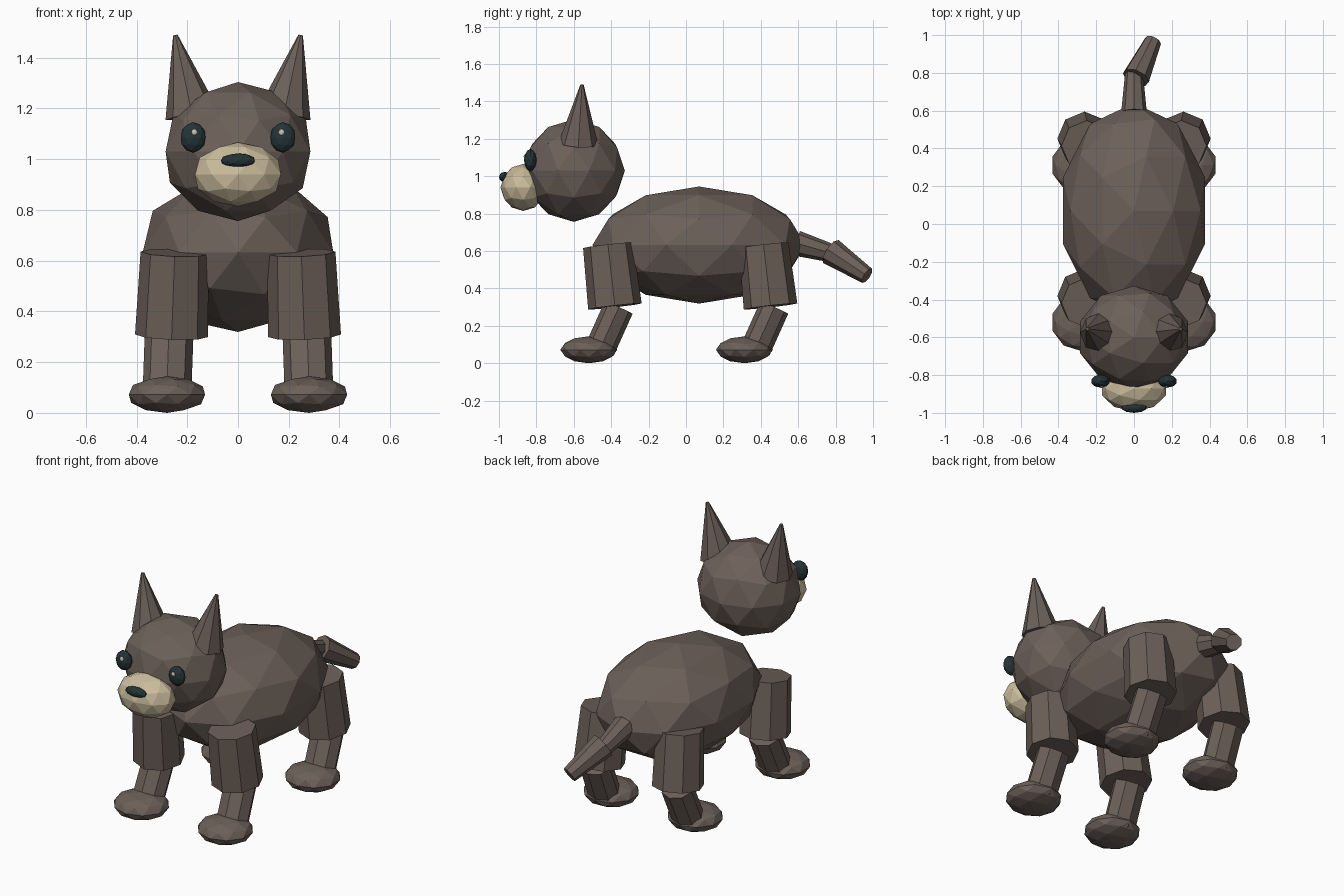
import bpy
from mathutils import Vector, Matrix

if "Cube" in bpy.data.objects:
    bpy.data.objects.remove(bpy.data.objects["Cube"])


def colour(name, rgb):
    m = bpy.data.materials.new(name)
    m.diffuse_color = (*rgb, 1)
    m.use_nodes = True
    m.node_tree.nodes["Principled BSDF"].inputs["Base Color"].default_value = m.diffuse_color
    return m


FUR = colour("brown_fur", (0.150, 0.117, 0.100))
CREAM = colour("cream_muzzle", (0.60, 0.51, 0.34))
DARK = colour("dark_eye", (0.018, 0.034, 0.038))
GLINT = colour("pale_glint", (0.60, 0.55, 0.47))


def finish(name, mat):
    ob = bpy.context.object
    ob.name = name
    ob.data.materials.append(mat)
    return ob


def ball(name, centre, radii, mat, detail=2):
    """Faceted ellipsoid."""
    bpy.ops.mesh.primitive_ico_sphere_add(subdivisions=detail, radius=1)
    ob = finish(name, mat)
    ob.data.transform(Matrix.Translation(centre) @ Matrix.Diagonal((*radii, 1)))
    return ob


def tube(name, start, end, r1, r2, mat, sides=8, flat=1.0):
    """Tapered prism between two points, optionally flattened in depth."""
    a, b = Vector(start), Vector(end)
    d = b - a
    bpy.ops.mesh.primitive_cone_add(vertices=sides, radius1=r1, radius2=r2,
                                    depth=d.length)
    ob = finish(name, mat)
    z = d.normalized()
    x = (Vector((1, 0, 0)) - z * z.x).normalized()
    y = z.cross(x)
    rot = Matrix((x, y, z)).transposed().to_4x4()
    ob.data.transform(Matrix.Translation((a + b) / 2) @ rot
                      @ Matrix.Diagonal((1, flat, 1, 1)))
    return ob


# Torso, head and face
ball("body", (0, 0.07, 0.632), (0.395, 0.57, 0.313), FUR)
ball("head", (0, -0.60, 1.03), (0.30, 0.273, 0.274), FUR)
ball("muzzle", (0, -0.87, 0.94), (0.178, 0.122, 0.126), CREAM)
ball("nose", (0, -0.970, 0.995), (0.070, 0.030, 0.028), DARK)

# Tail in two bent segments
tube("tail_base", (0, 0.59, 0.642), (0, 0.80, 0.582), 0.068, 0.047, FUR)
tube("tail_tip", (0.01, 0.775, 0.597), (0.10, 0.968, 0.468), 0.074, 0.046, FUR)

for side, s in (("right", 1), ("left", -1)):
    # Eyes and ears
    ball("eye_" + side, (s * 0.177, -0.832, 1.086), (0.051, 0.034, 0.060), DARK)
    ball("eye_glint_" + side, (s * 0.172, -0.858, 1.105),
         (0.013, 0.010, 0.014), GLINT)
    tube("ear_" + side, (s * 0.182, -0.575, 1.175), (s * 0.247, -0.556, 1.489),
         0.106, 0.009, FUR)

    # Legs: thigh, shin and paw, front and back
    for end, y in (("front", -0.52), ("back", 0.312)):
        tag = f"{end}_{side}"
        tube("thigh_" + tag, (s * 0.262, y + 0.140, 0.304),
             (s * 0.250, y + 0.103, 0.631), 0.144, 0.134, FUR)
        tube("shin_" + tag, (s * 0.280, y + 0.060, 0.075),
             (s * 0.272, y + 0.160, 0.298), 0.096, 0.096, FUR, flat=0.85)
        ball("paw_" + tag, (s * 0.28, y, 0.072), (0.158, 0.152, 0.072), FUR)
